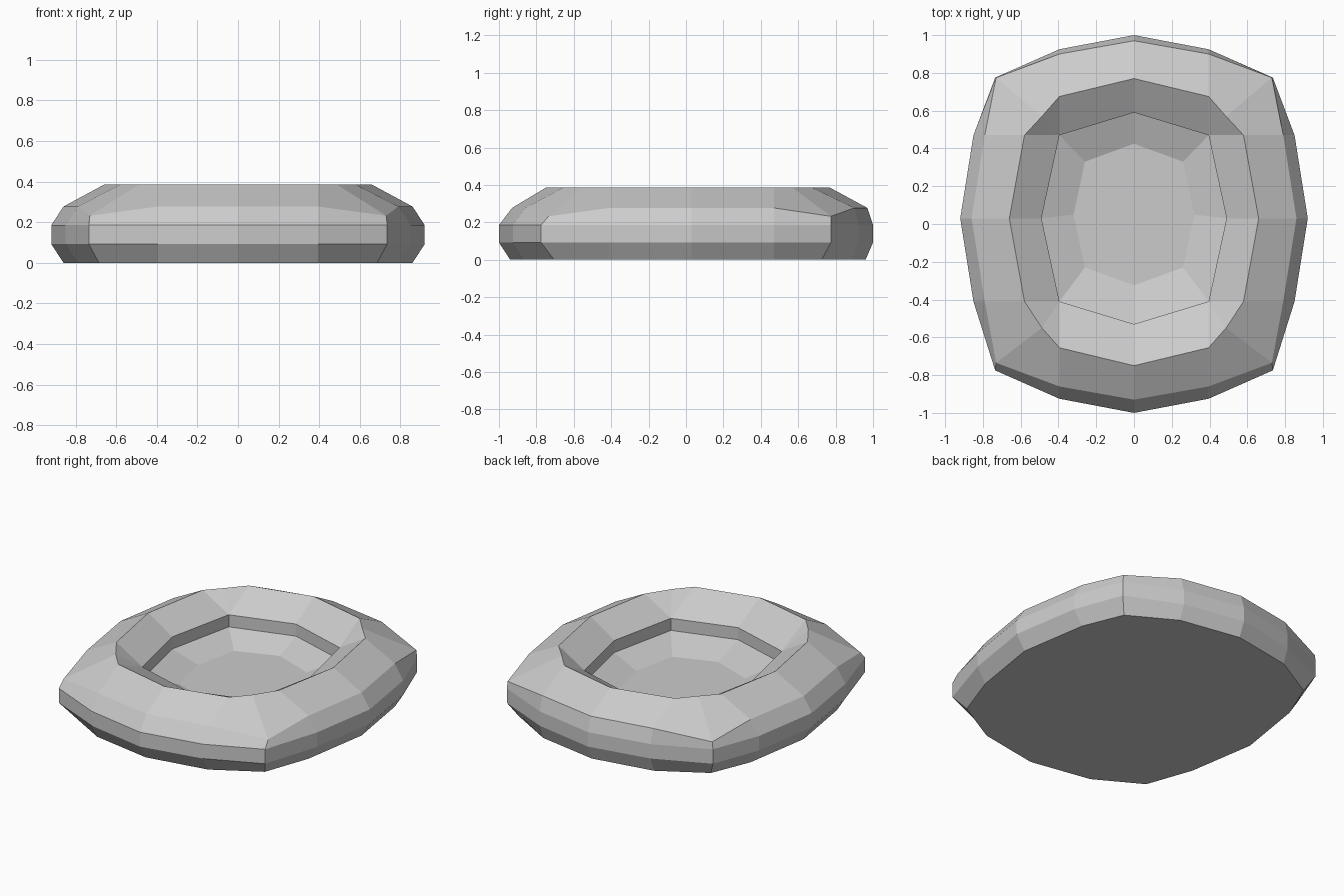
import bpy, bmesh

if "Cube" in bpy.data.objects:
    bpy.data.objects.remove(bpy.data.objects["Cube"])


def ring(y0, y1, corner, row, xm, z, zc=None, shift=0.01, row_shift=0.03):
    """16-point loop from one quarter: back middle, column, corner, row, side middle."""
    zc = z if zc is None else zc
    quarter = [(0, y0, z, shift), (y1[0], y1[1], z, shift),
               (corner[0], corner[1], zc, shift), (row[0], row[1], z, row_shift)]
    side = [(x, y + s, h) for x, y, h, s in quarter]
    side.append((xm, row_shift, z))
    side += [(x, s - y, h) for x, y, h, s in reversed(quarter)]
    # mirror the right half to the left
    return side + [(-x, y, h) for x, y, h in reversed(side[1:-1])]


outer = dict(y0=1.0, y1=(0.395, 0.925), corner=(0.735, 0.775),
             row=(0.85, 0.44), xm=0.92, shift=0.0)
well = dict(y0=0.565, y1=(0.395, 0.44), corner=(0.395, 0.44),
            row=(0.395, 0.44), xm=0.49, shift=0.03)
well["y0"] = 0.56

rings = [
    # base edge, outer wall
    ring(0.95, (0.395, 0.88), (0.685, 0.715), (0.79, 0.44), 0.86, 0.0),
    ring(z=0.092, **outer),
    ring(z=0.185, **outer),
    # shoulder with lowered corners, rim crest
    ring(0.95, (0.395, 0.88), (0.73, 0.755), (0.79, 0.44), 0.86, 0.277, 0.232, 0.02),
    ring(0.76, (0.395, 0.665), (0.4875, 0.56), (0.58, 0.44), 0.66, 0.385),
    # inner slope, small vertical step, sunken cushion
    ring(z=0.275, **well),
    ring(z=0.197, **well),
    ring(0.375, (0.26, 0.28), (0.26, 0.28), (0.26, 0.28), 0.32, 0.132,
         shift=0.05, row_shift=0.05),
]

bm = bmesh.new()
loops = [[bm.verts.new(p) for p in r] for r in rings]
for a, b in zip(loops, loops[1:]):
    for i in range(16):
        j = (i + 1) % 16
        bm.faces.new((a[i], a[j], b[j], b[i]))
# flat underside and cushion floor
bm.faces.new(loops[0])
bm.faces.new(loops[-1])
# merging turns the 16-sided rim into the 8-sided well
bmesh.ops.remove_doubles(bm, verts=bm.verts, dist=0.001)
bmesh.ops.recalc_face_normals(bm, faces=bm.faces)

mesh = bpy.data.meshes.new("round_pet_bed")
bm.to_mesh(mesh)
bm.free()
bed = bpy.data.objects.new("round_pet_bed", mesh)
bpy.context.collection.objects.link(bed)
